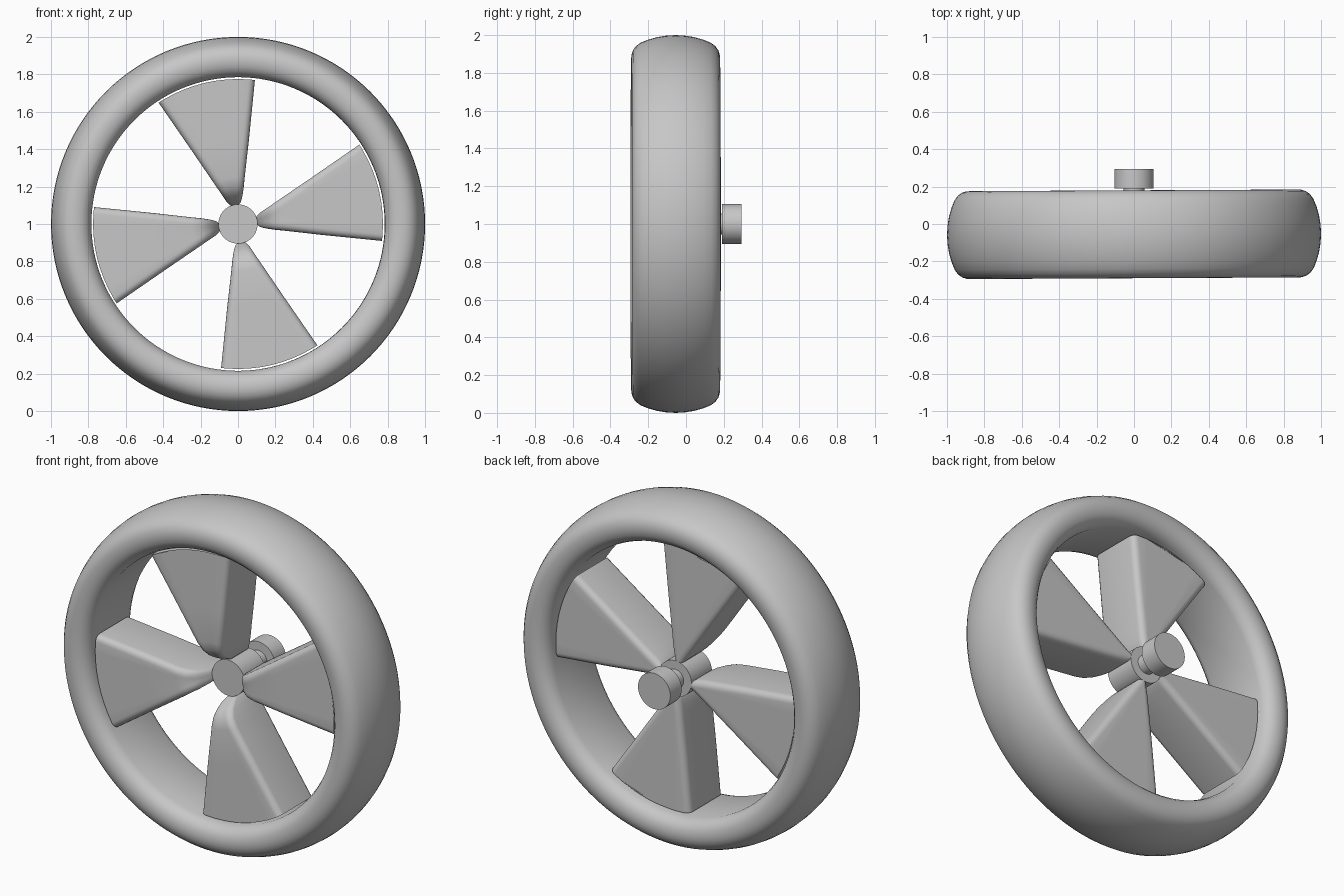
import bpy, bmesh
from math import sin, cos, pi, radians
from mathutils import Matrix

cube = bpy.data.objects.get("Cube")
if cube:
    bpy.data.objects.remove(cube)

MID_Y = -0.055   # middle plane of the rim
AXLE_Z = 1.0

grey = bpy.data.materials.new("plain_grey")
grey.use_nodes = True
grey.diffuse_color = (0.57, 0.57, 0.57, 1)
grey.node_tree.nodes["Principled BSDF"].inputs["Base Color"].default_value = (0.57, 0.57, 0.57, 1)


def finish(name, bm, angle):
    bmesh.ops.recalc_face_normals(bm, faces=bm.faces)
    mesh = bpy.data.meshes.new(name)
    bm.to_mesh(mesh)
    bm.free()
    mesh.materials.append(grey)
    obj = bpy.data.objects.new(name, mesh)
    obj.location.z = AXLE_Z
    bpy.context.collection.objects.link(obj)
    bpy.ops.object.select_all(action='DESELECT')
    obj.select_set(True)
    bpy.context.view_layer.objects.active = obj
    bpy.ops.object.shade_smooth_by_angle(angle=radians(angle))
    return obj


def bridge(bm, a, b):
    for i in range(len(a)):
        j = (i + 1) % len(a)
        bm.faces.new((a[i], a[j], b[j], b[i]))


def lathe(name, profile, steps, closed):
    """Turn (radius, y) points about the y axis."""
    bm = bmesh.new()
    rings = [[bm.verts.new((r * cos(2 * pi * i / steps), y, r * sin(2 * pi * i / steps)))
              for i in range(steps)] for r, y in profile]
    for a, b in zip(rings, rings[1:]):
        bridge(bm, a, b)
    if closed:
        bridge(bm, rings[-1], rings[0])
    else:
        bm.faces.new(rings[0])
        bm.faces.new(rings[-1])
    return finish(name, bm, 35)


# Rim: flat inner wall, rounded shoulders and a slightly crowned tread
half = [(0.785, 0.165), (0.797, 0.195), (0.815, 0.216), (0.84, 0.23), (0.87, 0.235),
        (0.895, 0.234), (0.92, 0.226), (0.942, 0.21), (0.96, 0.185), (0.976, 0.145),
        (0.989, 0.1), (0.997, 0.05)]
profile = ([(r, MID_Y - w) for r, w in half] + [(1.0, MID_Y)]
           + [(r, MID_Y + w) for r, w in reversed(half)])
rim = lathe("rim", profile, 128, True)
rim.rotation_euler.z = 0.005

# Hub with a narrow neck and an end cap behind
lathe("hub", [(0.105, -0.09), (0.105, 0.1), (0.055, 0.1), (0.055, 0.19),
              (0.105, 0.19), (0.105, 0.295)], 48, False)


# Blade: rounded-box sections lofted outward from the hub
def section(a0, a1, r, front, back, corner):
    mid, half_w = (a0 + a1) / 2, (a1 - a0) / 2 * r
    c = min(corner, half_w * 0.9)
    points = []
    for su, y, start in ((1, back, 0), (-1, back, 90), (-1, front, 180), (1, front, 270)):
        sy = 1 if y == back else -1
        for k in range(5):
            t = radians(start + k * 22.5)
            points.append((su * (half_w - c) + c * cos(t), y - sy * c + c * sin(t)))
        # extra points across the wide sides keep the outer end curved
        if start in (0, 180):
            points += [(su * (half_w - c) * (1 - k / 4), y) for k in range(1, 8)]
    return [(r * cos(mid + u / r), y, r * sin(mid + u / r)) for u, y in points]


def blade(name, turn):
    bm = bmesh.new()
    # radius, right angle, left angle, front y
    stations = [(0.1, 90, 109, -0.075), (0.112, 84, 114, -0.1), (0.13, 81.5, 117, -0.14),
                (0.16, 81, 118.5, -0.18), (0.2, 81.2, 119.5, -0.207),
                (0.25, 81.8, 120.5, -0.217), (0.45, 82.6, 122.2, -0.217),
                (0.775, 83.3, 123.2, -0.217)]
    rings = [[bm.verts.new(p) for p in section(radians(a0), radians(a1), r, f, 0.1, 0.035)]
             for r, a0, a1, f in stations]
    for a, b in zip(rings, rings[1:]):
        bridge(bm, a, b)
    bm.faces.new(rings[0])
    bm.faces.new(rings[-1])
    bm.transform(Matrix.Rotation(turn, 4, 'Y'))
    finish(name, bm, 40)


for i, side in enumerate(("top", "left", "bottom", "right")):
    blade(side + "_blade", i * pi / 2)
